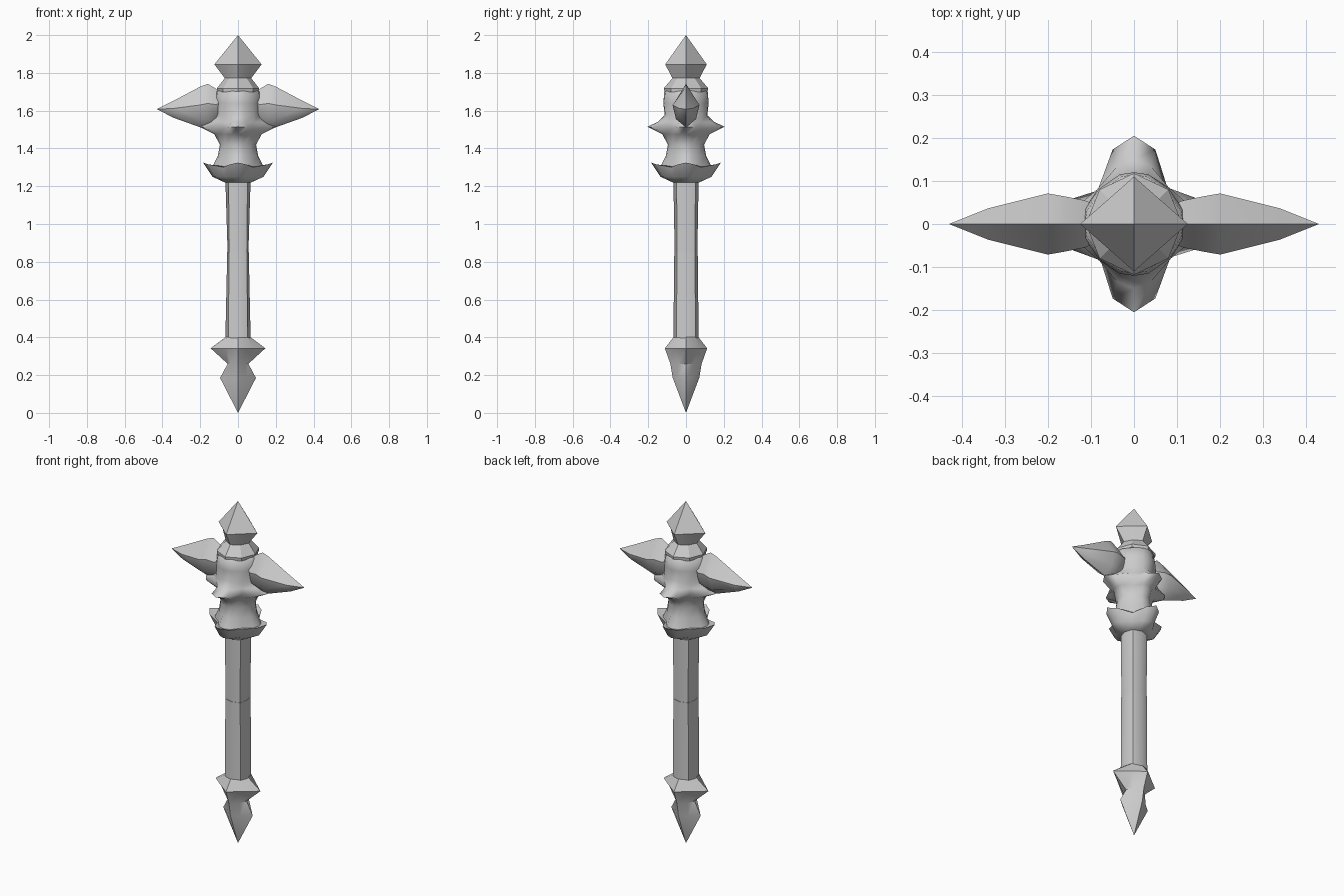
import bpy, bmesh, math

if "Cube" in bpy.data.objects:
    bpy.data.objects.remove(bpy.data.objects["Cube"])

metal = bpy.data.materials.new("grey metal")
metal.diffuse_color = (0.6, 0.6, 0.6, 1)
metal.use_nodes = True
metal.node_tree.nodes["Principled BSDF"].inputs["Base Color"].default_value = metal.diffuse_color


def loft(name, rings, smooth=35):
    """Skin a list of point rings; a ring with one point closes to a tip."""
    bm = bmesh.new()
    rows = [[bm.verts.new(p) for p in ring] for ring in rings]
    for a, b in zip(rows, rows[1:]):
        n = max(len(a), len(b))
        for i in range(n):
            j = (i + 1) % n
            if len(a) == 1:
                bm.faces.new((a[0], b[j], b[i]))
            elif len(b) == 1:
                bm.faces.new((a[i], a[j], b[0]))
            else:
                bm.faces.new((a[i], a[j], b[j], b[i]))
    for row in (rows[0], rows[-1]):
        if len(row) > 2:
            bm.faces.new(row)
    bmesh.ops.recalc_face_normals(bm, faces=bm.faces)
    me = bpy.data.meshes.new(name)
    bm.to_mesh(me)
    bm.free()
    me.materials.append(metal)
    ob = bpy.data.objects.new(name, me)
    bpy.context.collection.objects.link(ob)
    bpy.ops.object.select_all(action='DESELECT')
    ob.select_set(True)
    bpy.context.view_layer.objects.active = ob
    bpy.ops.object.shade_smooth_by_angle(angle=math.radians(smooth))
    return ob


def oct_ring(z, rx, ry, d):
    """Eight points: four on the axes, four diagonals at (+-d, +-d)."""
    return [(rx, 0, z), (d, d, z), (0, ry, z), (-d, d, z),
            (-rx, 0, z), (-d, -d, z), (0, -ry, z), (d, -d, z)]


def petal_ring(z, r0, r1, r2, lift=0):
    """Sixteen points: prong tip r0, prong shoulder r1, valley r2."""
    pts = []
    for q in range(4):
        for a, r, dz in ((-16, r1, lift * .6), (0, r0, lift), (16, r1, lift * .6), (45, r2, 0)):
            t = math.radians(q * 90 + a)
            pts.append((r * math.cos(t), r * math.sin(t), z + dz))
    return pts


# Pommel spike
loft("pommel", [[(0, 0, 0)], oct_ring(.185, .095, .07, .044), oct_ring(.26, .055, .083, .04),
                oct_ring(.342, .145, .112, .064), oct_ring(.402, .065, .065, .049)], 40)

# Shaft in two tapering halves
loft("lower_grip", [oct_ring(.39, .067, .067, .05), oct_ring(.85, .057, .062, .048)], 50)
loft("upper_grip", [oct_ring(.85, .055, .06, .047), oct_ring(1.24, .067, .067, .05)], 50)

# Head with two tiers of four prongs
loft("head", [petal_ring(1.22, .07, .07, .07),
              petal_ring(1.25, .135, .125, .1),
              petal_ring(1.30, .185, .16, .11, .025),
              petal_ring(1.305, .135, .13, .106),
              petal_ring(1.36, .107, .106, .1),
              petal_ring(1.42, .096, .096, .094),
              petal_ring(1.475, .125, .12, .1),
              petal_ring(1.505, .205, .18, .112, .01),
              petal_ring(1.54, .15, .14, .117),
              petal_ring(1.575, .113, .114, .118),
              petal_ring(1.64, .12, .12, .115),
              petal_ring(1.70, .115, .114, .106),
              petal_ring(1.715, .085, .085, .08)], 60)

# Side wings: x, bottom, top, half thickness
sections = [(.09, 1.60, 1.69, .045), (.115, 1.53, 1.715, .055), (.16, 1.512, 1.742, .064),
            (.2, 1.512, 1.727, .071), (.34, 1.562, 1.653, .036)]
for side, label in ((1, "right_wing"), (-1, "left_wing")):
    rings = []
    for x, b, t, w in sections:
        h = t - b
        rings.append([(side * x, y, z) for y, z in (
            (0, t), (w, b + .55 * h), (w * .75, b + .2 * h), (0, b),
            (-w * .75, b + .2 * h), (-w, b + .55 * h))])
    rings.append([(side * .43, 0, 1.608)])
    loft(label, rings, 40)

# Crowning diamond point on a flared foot
loft("top_spike", [oct_ring(1.70, .108, .113, .08), oct_ring(1.718, .112, .118, .08),
                   oct_ring(1.772, .07, .072, .046), oct_ring(1.845, .125, .11, .0585),
                   [(0, 0, 2)]], 30)
